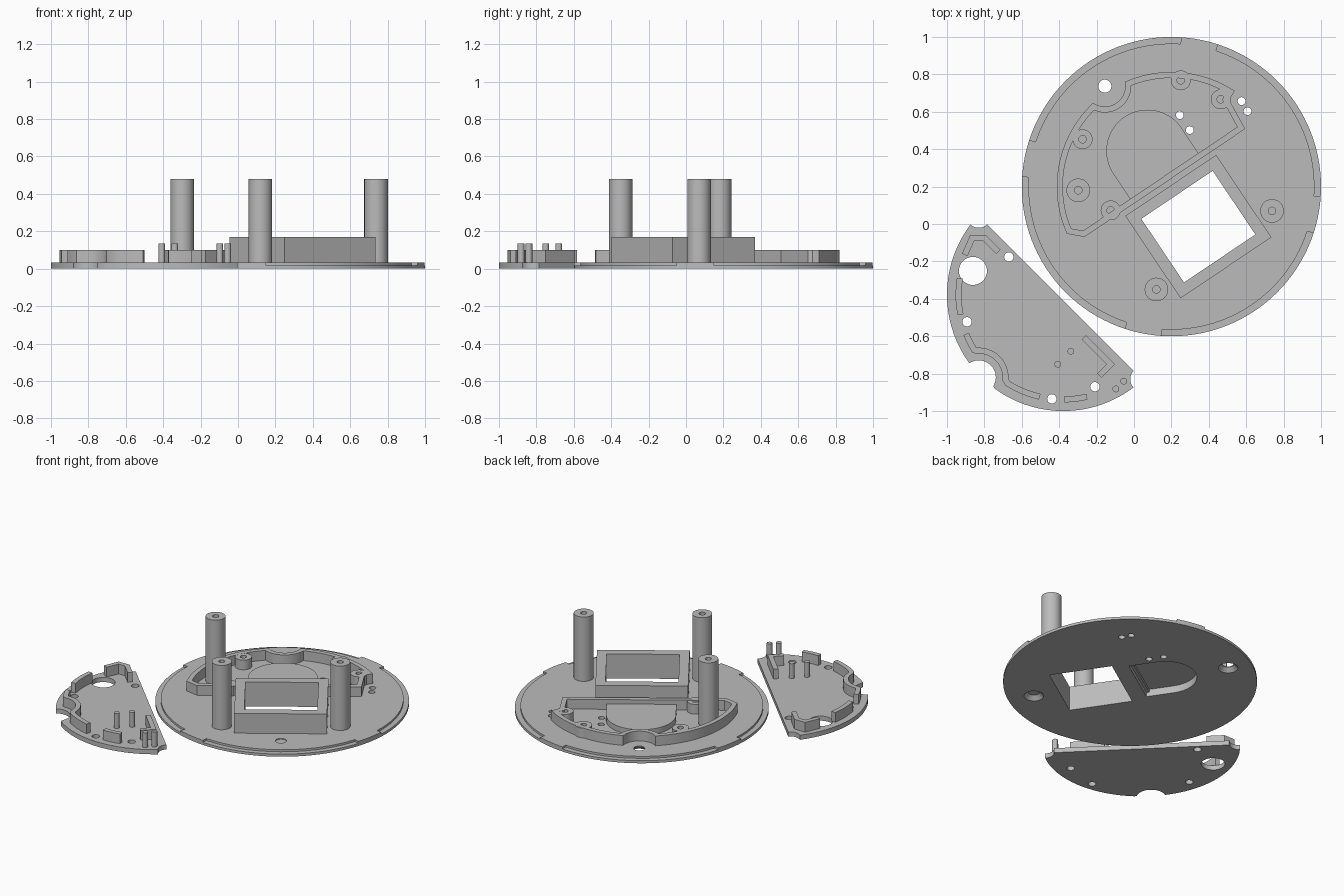
import bpy, bmesh, math
from mathutils import Vector

if "Cube" in bpy.data.objects:
    bpy.data.objects.remove(bpy.data.objects["Cube"])

grey = bpy.data.materials.new("plain_grey")
grey.diffuse_color = (0.5, 0.5, 0.5, 1)
grey.use_nodes = True
grey.node_tree.nodes["Principled BSDF"].inputs["Base Color"].default_value = grey.diffuse_color

DX, DY = 0.2, 0.2                  # centre of the round base
TILT = math.radians(33.9)          # turn of the window frame on the base
TOP, LEDGE = 0.032, 0.018          # plate top and rim ledge heights


def arc(cx, cy, r, a0, a1, n=None):
    n = n or max(4, int(abs(a1 - a0) / 4))
    angles = [math.radians(a0 + (a1 - a0) * i / n) for i in range(n + 1)]
    return [(cx + r * math.cos(a), cy + r * math.sin(a)) for a in angles]


def circle(cx, cy, r, n=32):
    return arc(cx, cy, r, 0, 360, n)[:-1]


def uv(u, v):
    """Point in the tilted frame of the base."""
    c, s = math.cos(TILT), math.sin(TILT)
    return (DX + u * c - v * s, DY + u * s + v * c)


def rect(u, v, w, h):
    return [uv(u + i * w / 2, v + j * h / 2) for i, j in ((-1, -1), (1, -1), (1, 1), (-1, 1))]


def offset(pts, d, closed):
    """Mitred parallel of a path."""
    out, n = [], len(pts)
    for i in range(n):
        p = Vector(pts[i])
        a = Vector(pts[i - 1]) if closed or i else None
        b = Vector(pts[(i + 1) % n]) if closed or i < n - 1 else None
        d1 = (p - a).normalized() if a else (b - p).normalized()
        d2 = (b - p).normalized() if b else d1
        n1, n2 = Vector((-d1.y, d1.x)), Vector((-d2.y, d2.x))
        q = p + (n1 + n2) * d / max(0.4, 1 + n1.dot(n2))
        out.append((q.x, q.y))
    return out


def band(pts, w):
    return offset(pts, w / 2, False) + offset(pts, -w / 2, False)[::-1]


def prism(name, loops, z0, z1):
    """Extrude an outline with optional hole outlines."""
    cu = bpy.data.curves.new(name, 'CURVE')
    cu.dimensions, cu.fill_mode = '2D', 'BOTH'
    cu.extrude = (z1 - z0) / 2
    for pts in loops:
        sp = cu.splines.new('POLY')
        sp.points.add(len(pts) - 1)
        for p, (x, y) in zip(sp.points, pts):
            p.co = (x, y, 0, 1)
        sp.use_cyclic_u = True
    ob = bpy.data.objects.new(name, cu)
    bpy.context.collection.objects.link(ob)
    activate(ob)
    bpy.ops.object.convert(target='MESH')
    ob = bpy.context.object
    bm = bmesh.new()
    bm.from_mesh(ob.data)
    bmesh.ops.remove_doubles(bm, verts=bm.verts, dist=1e-5)
    bmesh.ops.translate(bm, verts=bm.verts, vec=(0, 0, (z0 + z1) / 2))
    bmesh.ops.recalc_face_normals(bm, faces=bm.faces)
    bm.to_mesh(ob.data)
    bm.free()
    finish(ob)
    return ob


def activate(ob):
    bpy.ops.object.select_all(action='DESELECT')
    ob.select_set(True)
    bpy.context.view_layer.objects.active = ob


def finish(ob):
    ob.data.materials.clear()
    ob.data.materials.append(grey)
    activate(ob)
    bpy.ops.object.shade_smooth_by_angle(angle=math.radians(30))


def cut(ob, cutter):
    activate(ob)
    m = ob.modifiers.new("cut", 'BOOLEAN')
    m.operation, m.solver, m.object = 'DIFFERENCE', 'EXACT', cutter
    bpy.ops.object.modifier_apply(modifier=m.name)
    bpy.data.objects.remove(cutter)


def d_shape(r):
    """Half-round outline with a straight foot."""
    return [uv(r, 0.05)] + [uv(*p) for p in arc(0, 0.23, r, 0, 180, 36)] + [uv(-r, 0.05)]


# Round base plate with window, pocket and small holes
window = rect(0, -0.258, 0.46, 0.41)
small = [(0.245, 0.582), (0.298, 0.502), (0.575, 0.657), (0.607, 0.603)]
screws = [(-0.156, 0.737), (0.555, -0.32)]
base = prism("round_base", [circle(DX, DY, 0.8, 120), window, d_shape(0.2)]
             + [circle(x, y, 0.021, 20) for x, y in small], 0, TOP)
# Rim ledges between the four tabs
for k in range(4):
    a = 86.3 + 90 * k
    cut(base, prism("ledge_cutter", [arc(DX, DY, 0.765, a, a + 75.5)
                                     + arc(DX, DY, 0.85, a + 75.5, a)], LEDGE, 0.1))
# Countersunk screw holes
for x, y in screws:
    cut(base, prism("screw_cutter", [circle(x, y, 0.035)], -0.05, 0.1))
    bpy.ops.mesh.primitive_cone_add(vertices=32, radius1=0.0725, radius2=0.035, depth=0.036,
                                    location=(x, y, 0.008))
    cut(base, bpy.context.object)
finish(base)

# Raised half-round cover above the pocket
prism("pocket_wall", [d_shape(0.22), d_shape(0.2)], TOP - 0.002, 0.05)
prism("pocket_cover", [d_shape(0.22)], 0.05, 0.07)

# Window frame
prism("window_frame", [rect(0, -0.258, 0.585, 0.53), window], TOP - 0.002, 0.17)

# Closed wall around the compartment, dodging one screw hole
path = (arc(DX, DY, 0.597, 58, 112.8) + arc(*screws[0], 0.125, 6, -119, 24)[1:-1]
        + arc(DX, DY, 0.597, 134.2, 203.5)
        + [uv(-0.53, 0.052), uv(0.485, 0.052), (0.49, 0.665)])
prism("compartment_wall", [offset(path, 0.016, True), offset(path, -0.016, True)], TOP - 0.002, 0.1)

# Low screw bosses and tall posts
for x, y in [(0.25, 0.768), (0.464, 0.667), (-0.275, 0.453), (-0.125, 0.073)]:
    prism("screw_boss", [circle(x, y, 0.053), circle(x, y, 0.02, 20)], TOP - 0.002, 0.0995)
for x, y in [(-0.298, 0.18), (0.738, 0.07), (0.12, -0.35)]:
    prism("tall_post", [circle(x, y, 0.063), circle(x, y, 0.02, 20)], TOP - 0.002, 0.48)

# Half-round lid plate
C, R = -0.378, 0.622
outline = (arc(C, C, R, 142.9, 216.1) + arc(-0.83, -0.82, 0.091, 121, -31)
           + arc(C, C, R, 233.9, 307.1) + arc(0.045, -0.83, 0.065, 218, 136, 10)
           + arc(-0.83, 0.045, 0.065, -46, -128, 10))
holes = [(-0.669, -0.176), (-0.893, -0.523), (-0.439, -0.935), (-0.209, -0.87)]
prism("lid_plate", [outline, circle(-0.861, -0.251, 0.075)]
      + [circle(x, y, 0.025, 24) for x, y in holes], 0, TOP)

# Upright ribs on the lid
ribs = [
    [(-0.905, -0.165), (-0.865, -0.075), (-0.8, -0.075), (-0.725, -0.15)],
    arc(C, C, 0.56, 171, 191),
    arc(C, C, 0.56, 202, 212) + arc(-0.83, -0.82, 0.143, 95, -5) + arc(C, C, 0.56, 238, 257),
    arc(C, C, 0.56, 270.5, 283),
    [(-0.268, -0.605), (-0.125, -0.75), (-0.185, -0.81)],
]
for r in ribs:
    prism("lid_rib", [band(r, 0.032)], TOP - 0.002, 0.1)

# Small pins on the lid
for x, y in [(-0.338, -0.68), (-0.407, -0.75), (-0.097, -0.882), (-0.055, -0.84)]:
    prism("lid_pin", [circle(x, y, 0.018, 20)], TOP - 0.002, 0.135)
